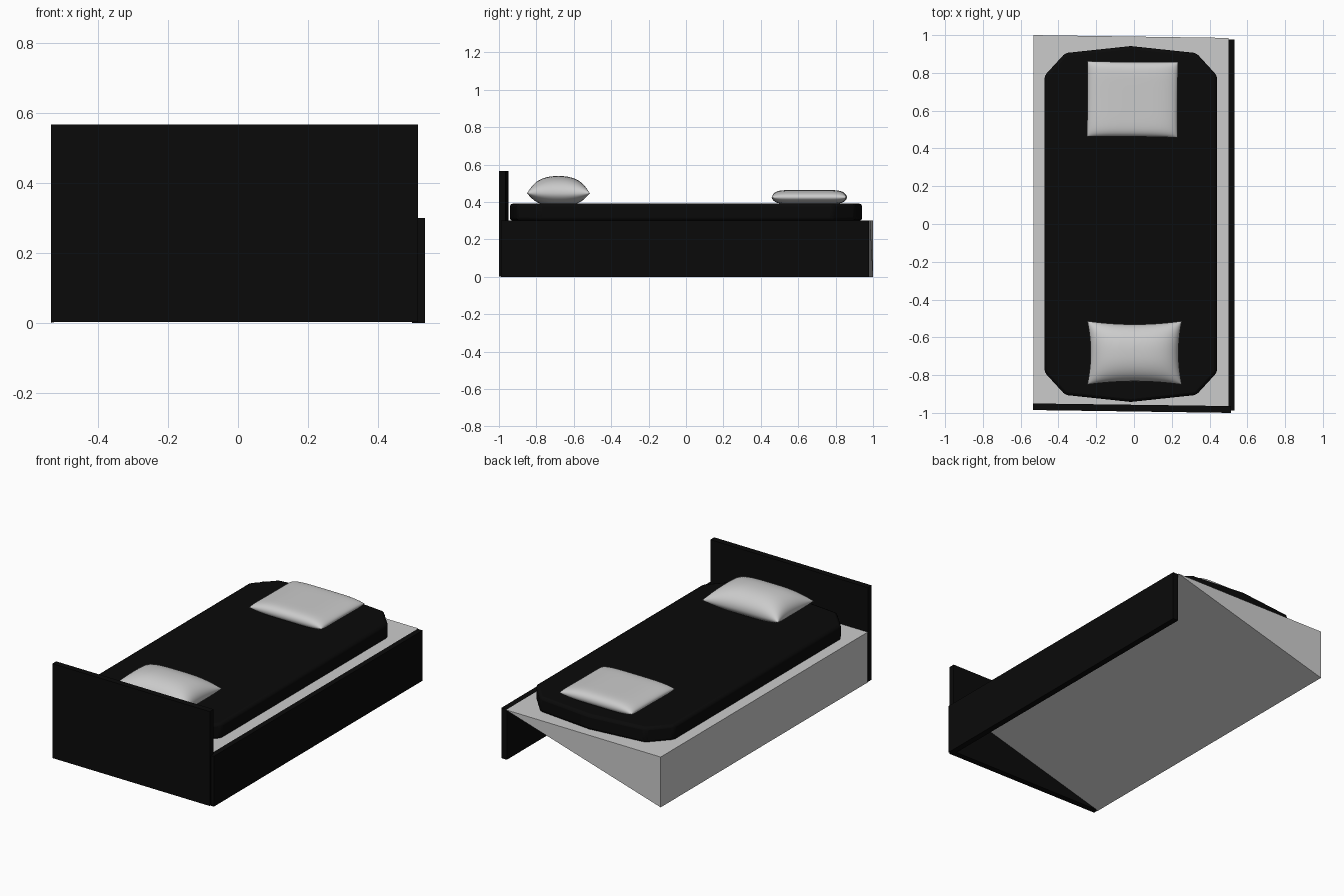
import bpy, bmesh
from math import copysign

if "Cube" in bpy.data.objects:
    bpy.data.objects.remove(bpy.data.objects["Cube"])

black = bpy.data.materials.new("black")
black.diffuse_color = (0.003, 0.003, 0.003, 1)
black.use_nodes = True
black.node_tree.nodes["Principled BSDF"].inputs["Base Color"].default_value = black.diffuse_color


def finish(name, bm, mat=None):
    bmesh.ops.recalc_face_normals(bm, faces=bm.faces)
    me = bpy.data.meshes.new(name)
    bm.to_mesh(me)
    bm.free()
    ob = bpy.data.objects.new(name, me)
    bpy.context.collection.objects.link(ob)
    if mat:
        me.materials.append(mat)
    return ob


def smooth(ob, angle=0.6):
    bpy.ops.object.select_all(action='DESELECT')
    bpy.context.view_layer.objects.active = ob
    ob.select_set(True)
    bpy.ops.object.shade_smooth_by_angle(angle=angle)


def prism(name, outline, z0, z1, mat=None):
    """Extrude a plan outline from z0 up to z1."""
    bm = bmesh.new()
    face = bm.faces.new([bm.verts.new((x, y, z0)) for x, y in outline])
    ext = bmesh.ops.extrude_face_region(bm, geom=[face])
    for v in ext["geom"]:
        if isinstance(v, bmesh.types.BMVert):
            v.co.z = z1
    return finish(name, bm, mat)


def pillow(name, centre, half, up, down, pinch, px, py, turn=0.0, n=28):
    """Closed cushion: two domed grids sharing a pinched rim."""
    bm = bmesh.new()
    cx, cy, cz = centre

    def spread(i):  # denser rows close to the rim
        t = 2 * i / n - 1
        return copysign(1 - (1 - abs(t)) ** 1.8, t)

    for height in (up, -down):
        rows = []
        for i in range(n + 1):
            u, row = spread(i), []
            for j in range(n + 1):
                v = spread(j)
                dome = max(0, (1 - abs(u) ** px) * (1 - abs(v) ** py)) ** 0.5
                x = half[0] * u * (1 - pinch * (1 - v * v))
                y = half[1] * v * (1 - pinch * 1.5 * (1 - u * u))
                row.append(bm.verts.new((cx + x - turn * y, cy + y + turn * x,
                                         cz + height * dome)))
            rows.append(row)
        for a, b in zip(rows, rows[1:]):
            for k in range(n):
                bm.faces.new((a[k], a[k + 1], b[k + 1], b[k]))
    bmesh.ops.remove_doubles(bm, verts=bm.verts, dist=1e-5)
    ob = finish(name, bm)
    smooth(ob, 1.2)
    return ob


# Wedge-shaped base: the underside slopes from the right top to the left bottom
bm = bmesh.new()
ends = []
for yl, yr in ((-0.955, -0.965), (1.0, 0.985)):
    ends.append([bm.verts.new(p) for p in
                 ((-0.533, yl, 0.3), (0.5, yr, 0.3), (-0.533, yl, 0))])
for e in ends:
    bm.faces.new(e)
for k in range(3):
    m = (k + 1) % 3
    bm.faces.new((ends[0][k], ends[0][m], ends[1][m], ends[1][k]))
finish("bed_base", bm)

# Panels on the right side and at the front
prism("side_panel", [(0.497, -0.988), (0.533, -0.988), (0.533, 0.978), (0.497, 0.978)],
      0, 0.3, black)
prism("headboard", [(-0.534, -0.985), (0.514, -1.0), (0.514, -0.964), (-0.534, -0.95)],
      0.003, 0.566, black)

# Mattress with clipped corners and a slightly pointed head and foot
half = [(0.457, 0.785), (0.347, 0.905), (0, 0.942), (-0.347, 0.905), (-0.457, 0.785)]
outline = [(x - 0.017, y) for x, y in half] + [(-x - 0.017, -y) for x, y in half]
mattress = prism("mattress", outline, 0.3, 0.392, black)
bev = mattress.modifiers.new("soft_edge", 'BEVEL')
bev.width = 0.016
bev.segments = 2
smooth(mattress, 0.5)

# Plump pillow at the headboard, flat pillow at the other end
pillow("plump_pillow", (0.003, -0.682, 0.447), (0.25, 0.168), 0.092, 0.07, 0.07, 3, 2.3)
pillow("flat_pillow", (-0.008, 0.66, 0.425), (0.24, 0.2), 0.039, 0.036, 0.01, 4, 8, -0.01)
